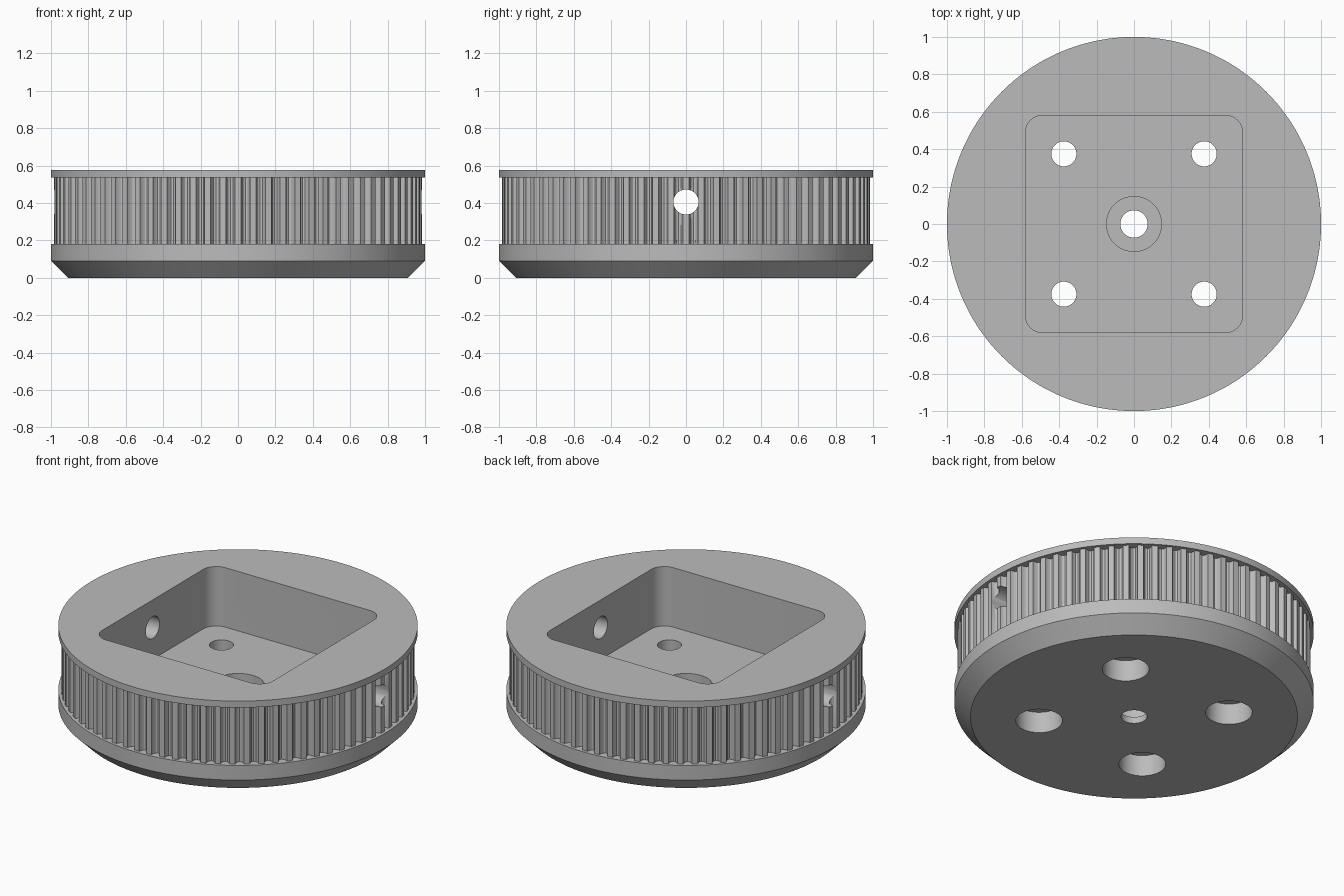
import bpy, bmesh
from math import sin, cos, pi, radians

cube = bpy.data.objects.get("Cube")
if cube:
    bpy.data.objects.remove(cube, do_unlink=True)

TEETH = 76
TOOTH_RADIUS, GROOVE_DEPTH = 0.983, 0.034
TOP, FLOOR = 0.575, 0.21

grey = bpy.data.materials.new("plain_grey")
grey.use_nodes = True
colour = (0.5, 0.5, 0.5, 1)
grey.diffuse_color = colour
grey.node_tree.nodes["Principled BSDF"].inputs["Base Color"].default_value = colour


def make_object(name, bm):
    bmesh.ops.recalc_face_normals(bm, faces=bm.faces)
    mesh = bpy.data.meshes.new(name)
    bm.to_mesh(mesh)
    bm.free()
    mesh.materials.append(grey)
    obj = bpy.data.objects.new(name, mesh)
    bpy.context.collection.objects.link(obj)
    return obj


# Angles and groove depths around the rim: round-bottomed grooves with lands between
rim = []
for i in range(TEETH):
    rim.append((2 * pi * i / TEETH, 0))
    for step in range(7):
        a = pi * step / 6
        rim.append((2 * pi * (i + 0.5 - 0.3 * cos(a)) / TEETH, GROOVE_DEPTH * sin(a)))

# Body profile: radius, height, whether the ring is toothed
profile = [(0.91, 0, 0), (1, 0.09, 0), (1, 0.18, 0), (TOOTH_RADIUS, 0.18, 1),
           (TOOTH_RADIUS, 0.535, 1), (1, 0.535, 0), (1, TOP, 0)]
bm = bmesh.new()
rings = [[bm.verts.new(((r - d * toothed) * cos(a), (r - d * toothed) * sin(a), z))
          for a, d in rim] for r, z, toothed in profile]
count = len(rim)
for low, high in zip(rings, rings[1:]):
    for i in range(count):
        j = (i + 1) % count
        bm.faces.new((low[i], low[j], high[j], high[i]))
bm.faces.new(rings[0][::-1])
bm.faces.new(rings[-1])
pulley = make_object("pulley_body", bm)


def cut(cutter):
    cutter.hide_render = True
    mod = pulley.modifiers.new("cut", 'BOOLEAN')
    mod.operation = 'DIFFERENCE'
    mod.solver = 'EXACT'
    mod.object = cutter
    bpy.context.view_layer.objects.active = pulley
    bpy.ops.object.modifier_apply(modifier=mod.name)
    bpy.data.objects.remove(cutter, do_unlink=True)


def bore(x, y, radius, z0, z1):
    bm = bmesh.new()
    bmesh.ops.create_cone(bm, cap_ends=True, segments=48, radius1=radius,
                          radius2=radius, depth=z1 - z0)
    bmesh.ops.translate(bm, verts=bm.verts, vec=(x, y, (z0 + z1) / 2))
    cut(make_object("bore_cutter", bm))


# Square pocket with rounded corners
bm = bmesh.new()
bmesh.ops.create_cube(bm, size=1)
bmesh.ops.scale(bm, verts=bm.verts, vec=(1.16, 1.16, 0.6))
bmesh.ops.translate(bm, verts=bm.verts, vec=(0, 0, FLOOR + 0.3))
uprights = [e for e in bm.edges if abs(e.verts[0].co.z - e.verts[1].co.z) > 0.1]
bmesh.ops.bevel(bm, geom=uprights, offset=0.09, segments=10, profile=0.5, affect='EDGES')
cut(make_object("pocket_cutter", bm))

# Centre hole with a wide recess above
bore(0, 0, 0.073, -0.1, 0.3)
bore(0, 0, 0.147, 0.04, 0.3)

# Four screw holes with head recesses below
for x in (-0.375, 0.375):
    for y in (-0.375, 0.375):
        bore(x, y, 0.067, -0.1, 0.3)
        bore(x, y, 0.13, -0.1, 0.13)

# Cross hole through both side walls
bm = bmesh.new()
bmesh.ops.create_cone(bm, cap_ends=True, segments=48, radius1=0.067, radius2=0.067, depth=2.4)
cross = make_object("cross_hole_cutter", bm)
cross.rotation_euler = (0, pi / 2, 0)
cross.location = (0, 0, 0.405)
bpy.context.view_layer.update()
cut(cross)

# Smooth curves, sharp edges
bpy.ops.object.select_all(action='DESELECT')
pulley.select_set(True)
bpy.context.view_layer.objects.active = pulley
bpy.ops.object.shade_smooth_by_angle(angle=radians(32))
